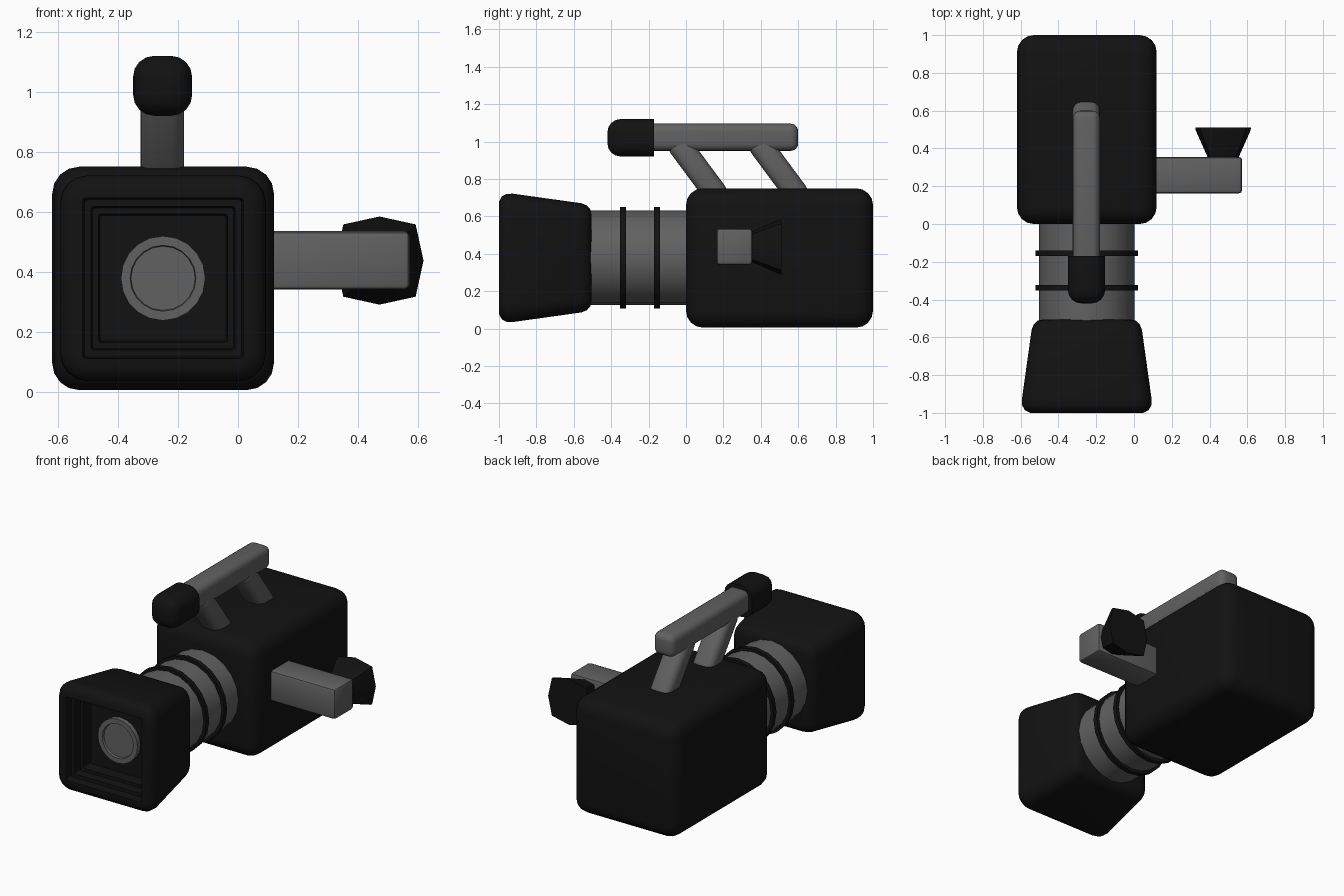
import bpy, bmesh, math
from mathutils import Vector, Matrix

if "Cube" in bpy.data.objects:
    bpy.data.objects.remove(bpy.data.objects["Cube"])


def material(name, v):
    m = bpy.data.materials.new(name)
    m.diffuse_color = (v, v, v, 1)
    m.use_nodes = True
    m.node_tree.nodes["Principled BSDF"].inputs["Base Color"].default_value = m.diffuse_color
    return m


BLACK = material("black_plastic", 0.006)
GREY = material("grey_metal", 0.12)
CX, CZ = -0.25, 0.378  # lens axis


def finish(bm, name, mat, angle=35):
    bmesh.ops.recalc_face_normals(bm, faces=bm.faces)
    me = bpy.data.meshes.new(name)
    bm.to_mesh(me)
    bm.free()
    ob = bpy.data.objects.new(name, me)
    bpy.context.collection.objects.link(ob)
    me.materials.append(mat)
    bpy.ops.object.select_all(action='DESELECT')
    ob.select_set(True)
    bpy.context.view_layer.objects.active = ob
    if angle:
        bpy.ops.object.shade_smooth_by_angle(angle=math.radians(angle))
    return ob


def box(name, lo, hi, bevel, mat, tilt=0, segs=4, keep=lambda e: True):
    """Rounded box between two corners, optionally tilted about x."""
    lo, hi = Vector(lo), Vector(hi)
    size, mid = hi - lo, (lo + hi) / 2
    bm = bmesh.new()
    bmesh.ops.create_cube(bm, size=1, matrix=Matrix.Diagonal((*size, 1)))
    bmesh.ops.bevel(bm, geom=[e for e in bm.edges if keep(e)], offset=bevel,
                    segments=segs, profile=0.5, affect='EDGES')
    bm.transform(Matrix.Translation(mid) @ Matrix.Rotation(tilt, 4, 'X'))
    return finish(bm, name, mat)


def loft(name, rings, mat, angle=35):
    """Skin a list of equal-length point rings and cap both ends."""
    bm = bmesh.new()
    loops = [[bm.verts.new(p) for p in r] for r in rings]
    n = len(loops[0])
    for a, b in zip(loops, loops[1:]):
        for i in range(n):
            j = (i + 1) % n
            bm.faces.new((a[i], a[j], b[j], b[i]))
    bm.faces.new(loops[0])
    bm.faces.new(loops[-1])
    return finish(bm, name, mat, angle)


def circle(y, r, n=20):
    return [(CX + r * math.cos(2 * math.pi * i / n), y,
             CZ + r * math.sin(2 * math.pi * i / n)) for i in range(n)]


def rounded_square(y, h, r):
    pts = []
    for q in range(4):
        a0 = q * math.pi / 2
        sx, sz = (1, -1, -1, 1)[q], (1, 1, -1, -1)[q]
        for k in range(5):
            a = a0 + k * math.pi / 8
            pts.append((CX + sx * (h - r) + r * math.cos(a), y,
                        CZ + sz * (h - r) + r * math.sin(a)))
    return pts


# Camera body
box("camera_body", (-0.62, 0, 0.005), (0.12, 1, 0.75), 0.09, BLACK)

# Lens barrel and two focus rings
loft("lens_barrel", [circle(-0.56, 0.253), circle(0.05, 0.253)], GREY)
for i, y in enumerate((-0.155, -0.337)):
    loft(f"focus_ring_{i + 1}", [circle(y - 0.015, 0.272), circle(y + 0.015, 0.272)], BLACK)

# Flared hood with a stepped square opening
hood = [(-0.505, 0.23, 0.05), (-0.512, 0.26, 0.06), (-0.53, 0.28, 0.07), (-0.56, 0.292, 0.08),
        (-0.925, 0.343, 0.09), (-0.96, 0.342, 0.09), (-0.985, 0.328, 0.08), (-1.0, 0.30, 0.06),
        (-1.0, 0.268, 0.01), (-0.95, 0.262, 0.01), (-0.95, 0.24, 0.01), (-0.90, 0.235, 0.01),
        (-0.90, 0.215, 0.01), (-0.83, 0.21, 0.01)]
loft("lens_hood", [rounded_square(*p) for p in hood], BLACK)

# Front glass with a raised rim
loft("front_lens", [circle(-0.80, 0.141), circle(-0.86, 0.141), circle(-0.86, 0.11),
                    circle(-0.845, 0.107)], GREY)

# Top handle: bar, two raked posts, front microphone cap
box("handle_bar", (-0.325, -0.25, 0.95), (-0.18, 0.6, 1.095), 0.04, GREY)
for i, y in enumerate((0.063, 0.495)):
    box(f"handle_post_{i + 1}", (-0.325, y - 0.065, 0.65), (-0.18, y + 0.065, 1.05),
        0.045, GREY, tilt=math.radians(36.5))
box("handle_cap", (-0.35, -0.42, 0.92), (-0.153, -0.17, 1.12), 0.07, BLACK,
    keep=lambda e: min(v.co.y for v in e.verts) < 0)

# Side viewfinder arm and flared eyecup
box("viewfinder_arm", (0.0, 0.162, 0.34), (0.573, 0.355, 0.535), 0.018, GREY, segs=2)


def octagon(y, s):
    out = []
    for i in range(8):
        a = i * math.pi / 4
        r = s * (1.0 if i % 2 == 0 else 1.16)
        out.append((0.472 + r * math.cos(a), y, 0.437 + r * math.sin(a)))
    return out


loft("eyecup", [octagon(0.34, 0.08), octagon(0.36, 0.085), octagon(0.495, 0.145),
                octagon(0.51, 0.147)], BLACK, angle=30)
